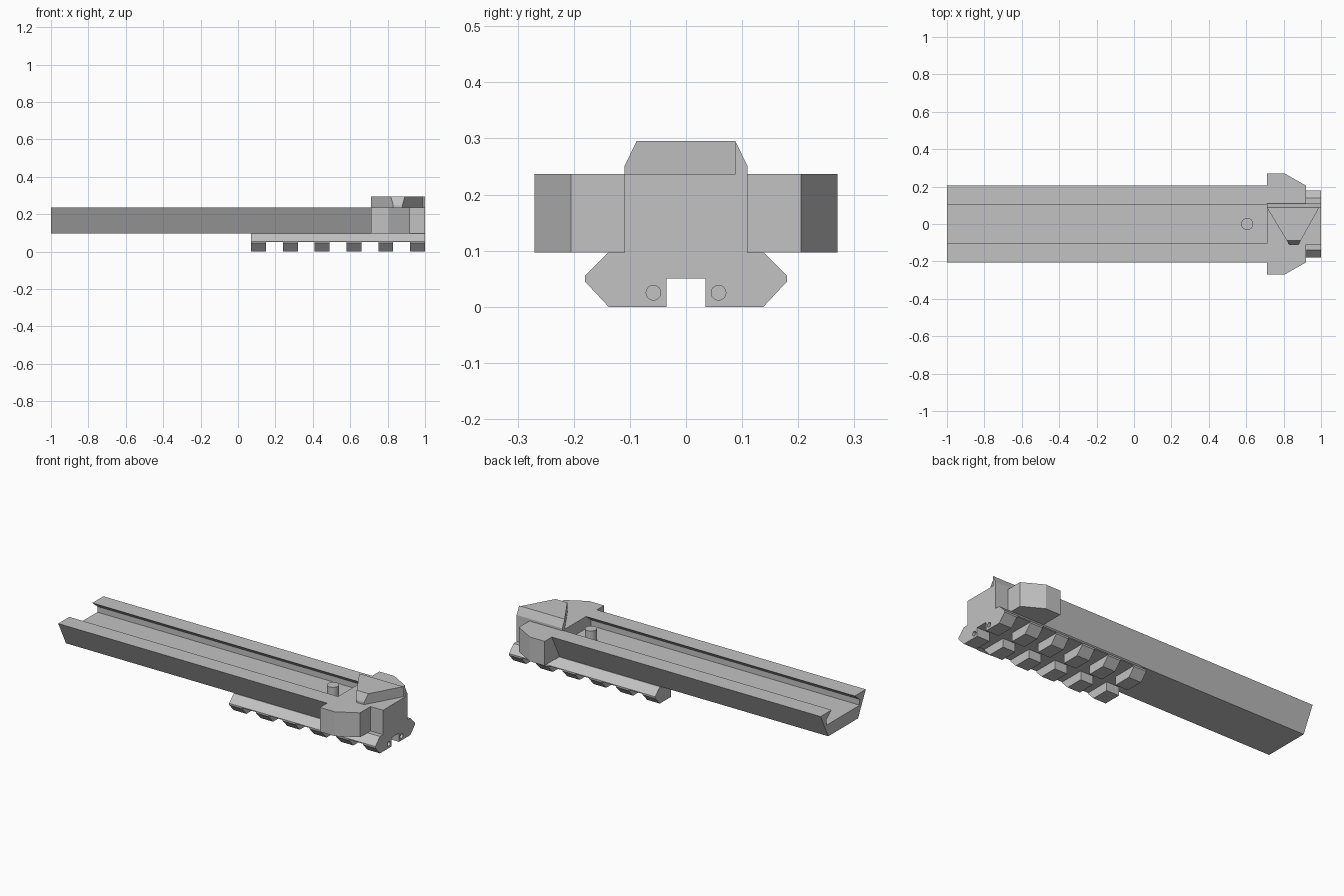
import bpy, bmesh
from mathutils import Vector

old = bpy.data.objects.get("Cube")
if old:
    bpy.data.objects.remove(old, do_unlink=True)

grey = bpy.data.materials.new("matte grey")
grey.use_nodes = True
grey.diffuse_color = (0.54, 0.54, 0.54, 1)
grey.node_tree.nodes["Principled BSDF"].inputs["Base Color"].default_value = (0.54, 0.54, 0.54, 1)


def prism(name, outline, start, end, axis="x"):
    """Extrude an outline: (y, z) pairs along x, or (x, y) pairs along z."""
    bm = bmesh.new()
    place = (lambda a, b: (start, a, b)) if axis == "x" else (lambda a, b: (a, b, start))
    face = bm.faces.new([bm.verts.new(place(a, b)) for a, b in outline])
    new = bmesh.ops.extrude_face_region(bm, geom=[face])["geom"]
    step = Vector((end - start, 0, 0)) if axis == "x" else Vector((0, 0, end - start))
    bmesh.ops.translate(bm, vec=step, verts=[v for v in new if isinstance(v, bmesh.types.BMVert)])
    bmesh.ops.recalc_face_normals(bm, faces=bm.faces)
    mesh = bpy.data.meshes.new(name)
    bm.to_mesh(mesh)
    bm.free()
    mesh.materials.append(grey)
    obj = bpy.data.objects.new(name, mesh)
    bpy.context.collection.objects.link(obj)
    return obj


def symmetric(half):
    """Complete a half outline by mirroring its first coordinate."""
    return half + [(-a, b) for a, b in reversed(half)]


def cut(target, cutter):
    """Subtract the cutter from the target and discard it."""
    cutter.hide_render = True
    mod = target.modifiers.new("cut", "BOOLEAN")
    mod.object = cutter
    mod.operation = "DIFFERENCE"
    mod.solver = "EXACT"
    bpy.context.view_layer.objects.active = target
    bpy.ops.object.modifier_apply(modifier=mod.name)
    bpy.data.objects.remove(cutter, do_unlink=True)


def cylinder(name, radius, depth, location, rotation=(0, 0, 0)):
    bpy.ops.mesh.primitive_cylinder_add(vertices=32, radius=radius, depth=depth,
                                        location=location, rotation=rotation)
    obj = bpy.context.object
    obj.name = name
    obj.data.materials.append(grey)
    return obj


BASE, DECK, FLOOR = 0.097, 0.237, 0.167

# Long channel with undercut lips
prism("channel", symmetric([(0.135, BASE), (0.205, DECK), (0.105, DECK),
                            (0.15, 0.2), (0.15, FLOOR)]), -1, 0.71)

# Locating pin on the channel floor
pin = cylinder("locating_pin", 0.032, 0.07, (0.605, 0, FLOOR + 0.034))
bpy.ops.object.shade_smooth_by_angle()

# Wide end block with chamfered ears
ear = [(0.71, 0.27), (0.805, 0.27), (0.92, 0.205)]
prism("end_block", ear + [(x, -y) for x, y in reversed(ear)], BASE, DECK, "z")

# Central body whose raised top is trimmed to a wedge
body = prism("central_body", symmetric([(0.11, BASE), (0.11, 0.25), (0.088, 0.295)]), 0.71, 1)
cut(body, prism("wedge_cutter", [(0.69, 0.088), (0.71, 0.088), (0.836, -0.12), (0.69, -0.12)],
                DECK, 0.35, "z"))
cut(body, prism("wedge_cutter", [(1.02, 0.088), (0.99, 0.088), (0.874, -0.12), (1.02, -0.12)],
                DECK, 0.35, "z"))

# Accessory rail under the block
prism("rail_bar", symmetric([(0.138, BASE), (0.18, 0.055), (0.18, 0.05)]), 0.07, 1)

# Two rows of rail teeth; the end pair carries blind holes
for side, label in ((1, "left"), (-1, "right")):
    for i in range(6):
        x = 0.07 + 0.17 * i
        outline = [(0.035, 0.05), (0.18, 0.05), (0.18, 0.045), (0.138, 0), (0.035, 0)]
        tooth = prism(f"rail_tooth_{label}_{i + 1}", [(side * y, z) for y, z in outline],
                      x, x + 0.08)
        if i == 5:
            cut(tooth, cylinder("hole_cutter", 0.013, 0.08, (1, side * 0.058, 0.025),
                                (0, 1.570796, 0)))
